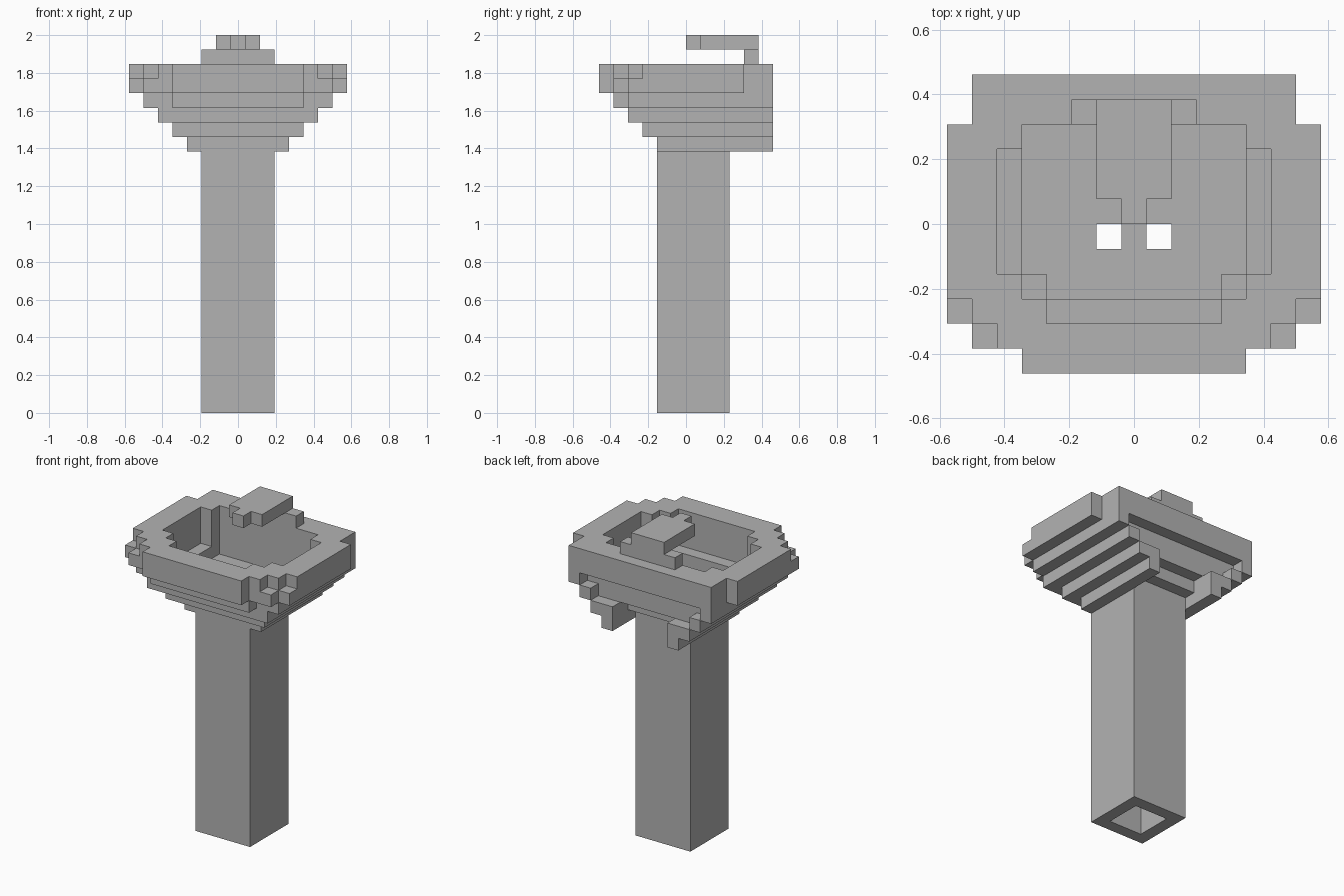
import bpy
import bmesh
import math
from mathutils import Vector

cube = bpy.data.objects.get("Cube")
if cube:
    bpy.data.objects.remove(cube, do_unlink=True)

UNIT = 1 / 13  # edge length of one block

grey = bpy.data.materials.new("stone_grey")
grey.use_nodes = True
grey.diffuse_color = (0.45, 0.45, 0.45, 1)
grey.node_tree.nodes["Principled BSDF"].inputs["Base Color"].default_value = (0.45, 0.45, 0.45, 1)


def blocks(inner, outer, y0, y1, z0, z1):
    """Blocks mirrored in x, lying between two half-widths."""
    return {(x, y, z)
            for x in range(-8, 9) if inner < abs(x) < outer
            for y in range(y0, y1) for z in range(z0, z1)}


def add_part(name, cells):
    """Skin a set of blocks with faces only where a block meets air."""
    bm = bmesh.new()
    for cell in cells:
        for axis in range(3):
            for side in (-1, 1):
                step = Vector((0, 0, 0))
                step[axis] = side
                if tuple(int(c + s) for c, s in zip(cell, step)) in cells:
                    continue
                u, v = Vector((0, 0, 0)), Vector((0, 0, 0))
                u[(axis + 1) % 3] = 0.5
                v[(axis + 2) % 3] = 0.5 * side
                mid = Vector(cell) + Vector((0, 0.5, 0.5)) + step * 0.5
                bm.faces.new([bm.verts.new((mid + p) * UNIT)
                              for p in (-u - v, u - v, u + v, v - u)])
    bmesh.ops.remove_doubles(bm, verts=bm.verts, dist=UNIT / 100)
    bmesh.ops.dissolve_limit(bm, angle_limit=math.radians(1),
                             verts=bm.verts, edges=bm.edges)
    mesh = bpy.data.meshes.new(name)
    bm.to_mesh(mesh)
    bm.free()
    mesh.materials.append(grey)
    obj = bpy.data.objects.new(name, mesh)
    bpy.context.collection.objects.link(obj)


# Hollow square pedestal
add_part("pedestal", blocks(-1, 2.5, -2, 3, 0, 18) - blocks(-1, 1.5, -1, 2, 0, 18))

# Stepped underside: floor layers with side arms running to the back
basin = blocks(-1, 3.5, -2, 3, 18, 19) | blocks(2.5, 3.5, 3, 6, 18, 19)
basin |= blocks(-1, 4.5, -3, 4, 19, 20) | blocks(2.5, 4.5, 4, 6, 19, 20)
basin |= blocks(-1, 5.5, -4, 5, 20, 21) | blocks(4.5, 5.5, 5, 6, 20, 21)
basin |= blocks(-1, 6.5, -4, 5, 21, 22) | blocks(5.5, 6.5, 5, 6, 21, 22)
basin |= blocks(-1, 4.5, -5, -4, 21, 22)

# Rim with stepped corners, the lower course one block fuller at the front
basin |= blocks(-1, 4.5, -6, 6, 22, 24)
basin |= blocks(-1, 6.5, -5, 6, 22, 23) | blocks(-1, 7.5, -4, 4, 22, 23)
basin |= blocks(-1, 5.5, -5, 6, 23, 24) | blocks(-1, 6.5, -4, 6, 23, 24)
basin |= blocks(-1, 7.5, -3, 4, 23, 24)

# Bowl hollow
basin -= blocks(-1, 5.5, -2, 3, 21, 24) | blocks(-1, 4.5, -3, 4, 21, 24)
basin -= blocks(-1, 3.5, -4, 4, 21, 24)
basin -= blocks(-1, 4.5, -2, 4, 20, 21) | blocks(-1, 3.5, -3, 4, 20, 21)

# Four drain holes above the hollow pedestal
basin -= blocks(-1, 1.5, -1, 2, 18, 19)
for row in (-1, 1):
    basin -= blocks(0.5, 1.5, row, row + 1, 19, 20)
add_part("basin", basin)

# Tap: wide foot, broad spout and narrow nozzle
add_part("tap", blocks(-1, 2.5, 4, 5, 24, 25) | blocks(-1, 1.5, 1, 5, 25, 26)
         | blocks(-1, 0.5, 0, 1, 25, 26))
